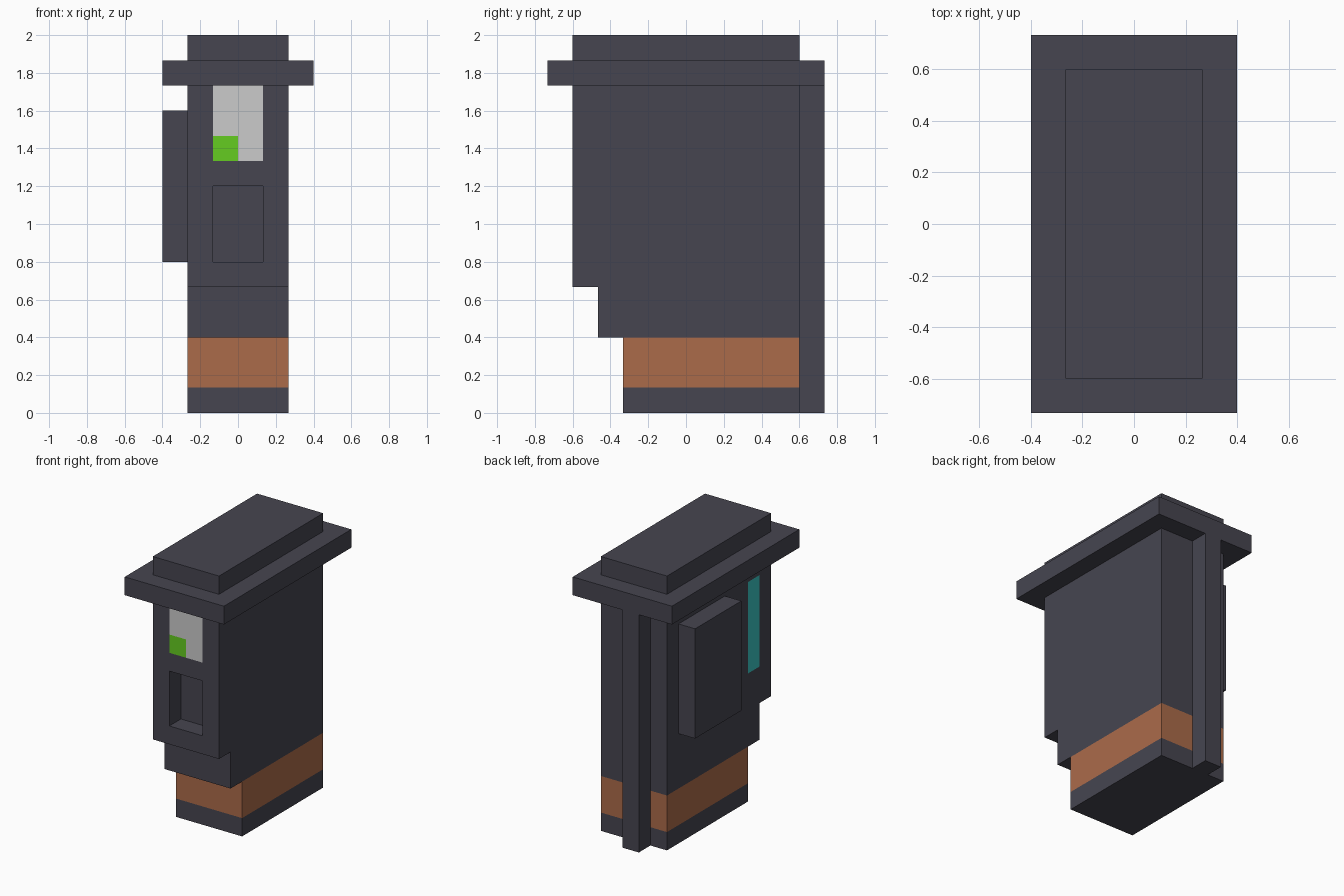
import bpy, bmesh
from mathutils import Vector

if "Cube" in bpy.data.objects:
    bpy.data.objects.remove(bpy.data.objects["Cube"])

U = 2 / 15  # modelling grid unit


def srgb(r, g, b):
    lin = [(c / 255 / 12.92) if c < 11 else ((c / 255 + 0.055) / 1.055) ** 2.4 for c in (r, g, b)]
    return (*lin, 1)


def mat(name, *rgb):
    m = bpy.data.materials.new(name)
    m.diffuse_color = srgb(*rgb)
    m.use_nodes = True
    m.node_tree.nodes["Principled BSDF"].inputs["Base Color"].default_value = m.diffuse_color
    return m


DARK, COPPER, SCREEN, GREEN, TEAL = range(5)
MATS = [mat("dark_grey", 70, 69, 80), mat("copper", 171, 107, 74),
        mat("light_grey", 203, 203, 203), mat("green", 101, 204, 33),
        mat("teal", 59, 198, 196)]


def box(bm, lo, hi):
    """Add a box between two corners given in grid units."""
    lo, hi = Vector(lo) * U, Vector(hi) * U
    vs = bmesh.ops.create_cube(bm, size=1)["verts"]
    for v in vs:
        v.co = Vector((lo[i] + hi[i]) / 2 + v.co[i] * (hi[i] - lo[i]) for i in range(3))


def cut(bm, axis, value):
    """Slice all faces along an axis plane (grid units)."""
    n = Vector((0, 0, 0))
    n[axis] = 1
    bmesh.ops.bisect_plane(bm, geom=bm.verts[:] + bm.edges[:] + bm.faces[:],
                           plane_co=n * value * U, plane_no=n, dist=1e-5)


def finish(name, bm):
    bmesh.ops.recalc_face_normals(bm, faces=bm.faces)
    me = bpy.data.meshes.new(name)
    bm.to_mesh(me)
    bm.free()
    for m in MATS:
        me.materials.append(m)
    bpy.context.collection.objects.link(bpy.data.objects.new(name, me))


def plain(name, lo, hi):
    bm = bmesh.new()
    box(bm, lo, hi)
    finish(name, bm)


# Plain dark parts
plain("cap_plate", (-3, -5.5, 13), (3, 5.5, 14))
plain("cap_top", (-2, -4.5, 14), (2, 4.5, 15))
plain("front_step", (-2, -3.5, 3), (2, 4.5, 5))
plain("back_pipe", (-1, 4.5, 0), (0, 5.5, 13))
plain("side_box", (-3, -0.5, 6), (-2, 3.5, 12))

# Base with a copper band
bm = bmesh.new()
box(bm, (-2, -2.5, 0), (2, 4.5, 3))
cut(bm, 2, 1)
bm.normal_update()
for f in bm.faces:
    if abs(f.normal.z) < 0.5 and f.calc_center_median().z > U:
        f.material_index = COPPER
finish("base", bm)

# Cabinet with tray recess, screen and side stripe
bm = bmesh.new()
box(bm, (-2, -4.5, 5), (2, 4.5, 13))
for axis, values in ((0, (-1, 0, 1)), (1, (-3.5, -2.5)), (2, (6, 7, 9, 10, 11, 12))):
    for v in values:
        cut(bm, axis, v)


def in_tray(f):
    c = f.calc_center_median() / U
    return abs(c.y + 4.5) < 0.01 and abs(c.x) < 1 and 6 < c.z < 9


bm.normal_update()
for f in bm.faces:
    c = f.calc_center_median() / U
    if abs(c.y + 4.5) < 0.01 and abs(c.x) < 1 and c.z > 10:
        f.material_index = GREEN if c.x < 0 and c.z < 11 else SCREEN
    elif abs(c.x + 2) < 0.01 and -3.5 < c.y < -2.5 and 7 < c.z < 12:
        f.material_index = TEAL

# Push the tray back into the cabinet
out = bmesh.ops.extrude_face_region(bm, geom=[f for f in bm.faces if in_tray(f)])
bmesh.ops.translate(bm, vec=(0, U, 0),
                    verts=[g for g in out["geom"] if isinstance(g, bmesh.types.BMVert)])
left = [f for f in bm.faces if in_tray(f)]
if left:
    bmesh.ops.delete(bm, geom=left, context='FACES')
finish("cabinet", bm)
